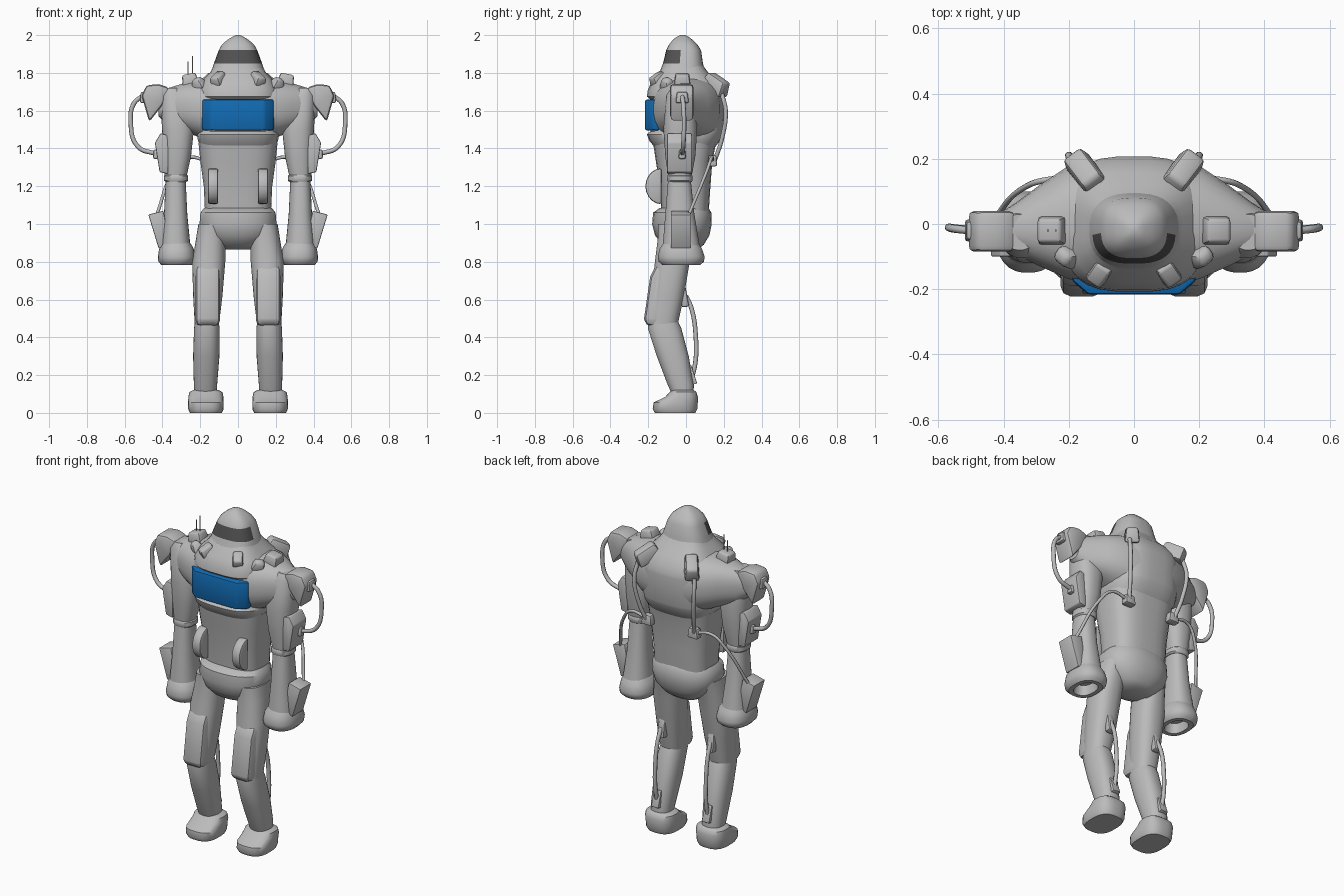
import bpy, bmesh, math
from mathutils import Matrix, Vector, Euler


def mat(name, c):
    m = bpy.data.materials.new(name)
    m.diffuse_color = (*c, 1)
    return m


GREY = mat("suit grey", (0.5, 0.5, 0.5))
BLUE = mat("panel blue", (0.006, 0.15, 0.46))
DARK = mat("visor dark", (0.08, 0.08, 0.08))


def finish(name, bm, material=GREY, mirror=False, bevel=0, angle=40):
    bmesh.ops.recalc_face_normals(bm, faces=bm.faces)
    me = bpy.data.meshes.new(name)
    if bevel:
        sharp = [e for e in bm.edges if e.calc_face_angle(0) > 0.5]
        bmesh.ops.bevel(bm, geom=sharp, offset=bevel, segments=2,
                        profile=0.5, affect='EDGES', clamp_overlap=True)
    bm.to_mesh(me)
    bm.free()
    ob = bpy.data.objects.new(name, me)
    bpy.context.collection.objects.link(ob)
    me.materials.append(material)
    bpy.ops.object.select_all(action='DESELECT')
    ob.select_set(True)
    bpy.context.view_layer.objects.active = ob
    bpy.ops.object.shade_smooth_by_angle(angle=math.radians(angle))
    if mirror:
        mod = ob.modifiers.new("mirror", 'MIRROR')
        mod.use_mirror_merge = False
    return ob


def loft(name, rings, p=2.4, n=28, axis='z', **kw):
    """Rings are (height, centre x, front y, back y, half width)."""
    bm = bmesh.new()
    loops = []
    for t, cx, yf, yb, rx in rings:
        loop = []
        for i in range(n):
            a = 2 * math.pi * (i + 0.5) / n
            c, s = math.cos(a), math.sin(a)
            u = math.copysign(abs(c) ** (2 / p), c) * rx + cx
            v = (yf + yb) / 2 + math.copysign(abs(s) ** (2 / p), s) * (yb - yf) / 2
            loop.append(bm.verts.new((u, v, t) if axis == 'z' else (t, v, u)))
        loops.append(loop)
    for a, b in zip(loops, loops[1:]):
        for i in range(n):
            j = (i + 1) % n
            bm.faces.new((a[i], a[j], b[j], b[i]))
    bm.faces.new(loops[0])
    bm.faces.new(loops[-1])
    return finish(name, bm, **kw)


def prism(name, pts, lo, hi, plane, **kw):
    put = {'xz': lambda a, b, t: (a, t, b), 'yz': lambda a, b, t: (t, a, b),
           'xy': lambda a, b, t: (a, b, t)}[plane]
    bm = bmesh.new()
    f = [bm.verts.new(put(a, b, lo)) for a, b in pts]
    g = [bm.verts.new(put(a, b, hi)) for a, b in pts]
    bm.faces.new(f)
    bm.faces.new(g)
    for i in range(len(pts)):
        j = (i + 1) % len(pts)
        bm.faces.new((f[i], f[j], g[j], g[i]))
    return finish(name, bm, **kw)


def box(name, loc, size, rot=(0, 0, 0), taper=0.8, bevel=0.01, mirror=True):
    bm = bmesh.new()
    bmesh.ops.create_cube(bm, size=1)
    for v in bm.verts:
        if v.co.z > 0:
            v.co.x *= taper
            v.co.y *= taper
        v.co = Vector([a * b for a, b in zip(v.co, size)])
    bm.transform(Matrix.Translation(loc) @ Euler(rot).to_matrix().to_4x4())
    return finish(name, bm, mirror=mirror, bevel=bevel)


def hose(name, pts, r=0.012):
    for side, s in (("left", -1), ("right", 1)):
        cu = bpy.data.curves.new(f"{name}_{side}", 'CURVE')
        cu.dimensions = '3D'
        cu.bevel_depth, cu.bevel_resolution, cu.use_fill_caps = r, 2, True
        sp = cu.splines.new('BEZIER')
        sp.resolution_u = 8
        sp.bezier_points.add(len(pts) - 1)
        for b, (x, y, z) in zip(sp.bezier_points, pts):
            b.co = (x * s, y, z)
            b.handle_left_type = b.handle_right_type = 'AUTO'
        cu.materials.append(GREY)
        bpy.context.collection.objects.link(bpy.data.objects.new(cu.name, cu))


# Helmet with dark visor band
helmet = loft("helmet", [(1.78, 0, -.15, .11, .15), (1.85, 0, -.122, .09, .128),
                         (1.92, 0, -.105, .08, .102), (1.95, 0, -.09, .06, .085),
                         (1.975, 0, -.07, .035, .056), (1.99, 0, -.05, .015, .032),
                         (2.0, 0, -.03, -.005, .012)], p=2.7, n=36)
helmet.data.materials.append(DARK)
for f in helmet.data.polygons:
    if 1.85 < f.center.z < 1.92 and f.center.y < -.03:
        f.material_index = 1

# Torso
loft("chest", [(1.40, 0, -.16, .15, .195), (1.44, 0, -.195, .18, .213),
               (1.475, 0, -.208, .195, .218), (1.49, 0, -.19, .2, .215),
               (1.66, 0, -.19, .208, .215), (1.675, 0, -.208, .205, .22),
               (1.71, 0, -.203, .195, .22), (1.76, 0, -.18, .16, .19),
               (1.80, 0, -.145, .12, .15), (1.84, 0, -.12, .09, .125)], p=3)
loft("waist", [(1.05, 0, -.13, .12, .175), (1.2, 0, -.14, .13, .182),
               (1.33, 0, -.16, .14, .2), (1.43, 0, -.175, .16, .21)], p=3)
loft("pelvis", [(.865, 0, -.07, .06, .09), (.89, 0, -.125, .095, .13),
                (.94, 0, -.165, .125, .185), (1.0, 0, -.18, .137, .205),
                (1.06, 0, -.175, .135, .2), (1.085, 0, -.14, .12, .18)])
loft("shoulder", [(.08, 1.6, -.19, .2, .19), (.20, 1.61, -.17, .18, .155),
                  (.29, 1.62, -.13, .12, .125), (.37, 1.62, -.09, .06, .1),
                  (.42, 1.63, -.06, .03, .06)], axis='x', mirror=True)

# Blue chest panel
prism("chest_panel", [(-.19, -.14), (-.19, -.175), (-.14, -.217), (.14, -.217),
                      (.19, -.175), (.19, -.14)], 1.495, 1.66, 'xy',
      material=BLUE, bevel=.012, angle=30)

# Fittings on collar, shoulders, back and waist
box("collar_plate", (.105, -.15, 1.77), (.065, .09, .05), (.55, 0, .6))
box("collar_knob", (.21, -.1, 1.745), (.08, .07, .06), (.4, .3, .7), .6, .015)
box("shoulder_box", (.255, -.02, 1.765), (.09, .09, .06), (0, .2, 0))
box("back_pod", (.15, .16, 1.74), (.085, .15, .085), (-.5, 0, -.65), .8, .015)
box("waist_socket", (.155, .14, 1.335), (.07, .05, .06))
prism("waist_pod", [(-.13 - .085 * math.sin(math.pi * i / 10),
                     1.2 - .095 * math.cos(math.pi * i / 10)) for i in range(11)],
      .105, .16, 'yz', mirror=True, bevel=.01)
for x, top in ((-.264, 1.86), (-.24, 1.89)):
    box("antenna", (x, -.02, (1.77 + top) / 2), (.005, .005, top - 1.77),
        taper=1, bevel=0, mirror=False)

# Arms
loft("upper_arm", [(1.72, .35, -.08, .03, .045), (1.68, .335, -.105, .045, .075),
                   (1.5, .318, -.12, .06, .085), (1.36, .322, -.11, .05, .074),
                   (1.25, .33, -.095, .03, .058)], mirror=True)
loft("elbow_ring", [(1.222, .328, -.095, .03, .055), (1.23, .328, -.1, .035, .064),
                    (1.255, .328, -.1, .035, .064), (1.262, .328, -.095, .03, .055)],
     mirror=True)
loft("forearm", [(1.24, .33, -.095, .025, .053), (1.05, .33, -.11, .045, .062),
                 (.87, .33, -.125, .075, .08)], mirror=True)
loft("cuff", [(.90, .328, -.12, .065, .075), (.87, .326, -.14, .085, .092),
              (.825, .325, -.15, .1, .1), (.80, .325, -.145, .095, .097),
              (.782, .325, -.125, .075, .08), (.782, .325, -.1, .05, .055),
              (.84, .325, -.09, .04, .05)], mirror=True)
prism("shoulder_pad", [(.36, 1.72), (.42, 1.74), (.485, 1.735), (.51, 1.68),
                       (.47, 1.54), (.40, 1.63)], -.085, .04, 'xz',
      mirror=True, bevel=.018)
prism("upper_arm_plate", [(.37, 1.265), (.415, 1.275), (.44, 1.43), (.41, 1.48),
                          (.37, 1.47)], -.1, .03, 'xz', mirror=True, bevel=.006)
prism("forearm_plate", [(.36, .89), (.42, .87), (.475, 1.05), (.395, 1.07)],
      -.08, .025, 'xz', mirror=True, bevel=.006)
box("pad_socket", (.495, -.02, 1.67), (.05, .07, .06))
box("arm_socket", (.435, -.02, 1.37), (.03, .04, .05))

# Legs
loft("thigh", [(1.0, .14, -.15, .07, .07), (.92, .145, -.15, .045, .078),
               (.8, .155, -.165, .02, .088), (.62, .16, -.185, -.01, .078),
               (.46, .165, -.2, -.045, .064)], mirror=True)
prism("thigh_guard", [(-.09, .79), (-.155, .79), (-.19, .72), (-.222, .5),
                      (-.215, .46), (-.09, .46), (-.07, .7)], .095, .225, 'yz',
      mirror=True, bevel=.03)
loft("shin", [(.50, .165, -.195, -.05, .06), (.45, .165, -.203, -.025, .068),
              (.3, .168, -.155, .015, .07), (.15, .172, -.098, .042, .062),
              (.09, .172, -.07, .04, .058)], mirror=True)
loft("boot", [(0, .17, -.165, .05, .085), (.02, .17, -.177, .06, .094),
              (.055, .17, -.172, .063, .095), (.085, .17, -.11, .063, .093),
              (.11, .17, -.088, .055, .088), (.122, .17, -.07, .04, .065)],
     p=2.8, mirror=True)
box("thigh_socket", (.165, -.012, .62), (.05, .04, .12), (.15, 0, 0))
box("shin_socket", (.17, .03, .2), (.05, .03, .1), (.3, 0, 0), .9, .004)

# Hoses
hose("shoulder_hose", [(.50, -.02, 1.68), (.55, -.015, 1.64), (.568, -.01, 1.54),
                       (.53, -.015, 1.41), (.43, -.02, 1.37)])
hose("back_hose", [(.19, .19, 1.69), (.2, .21, 1.6), (.185, .19, 1.45),
                   (.16, .15, 1.33)])
hose("forearm_hose", [(.16, .14, 1.335), (.27, .135, 1.35), (.34, .11, 1.28),
                      (.43, .015, 1.05)], .009)
hose("leg_hose", [(.165, 0, .62), (.168, .03, .55), (.17, .052, .4),
                  (.17, .05, .27), (.17, .03, .18)])
